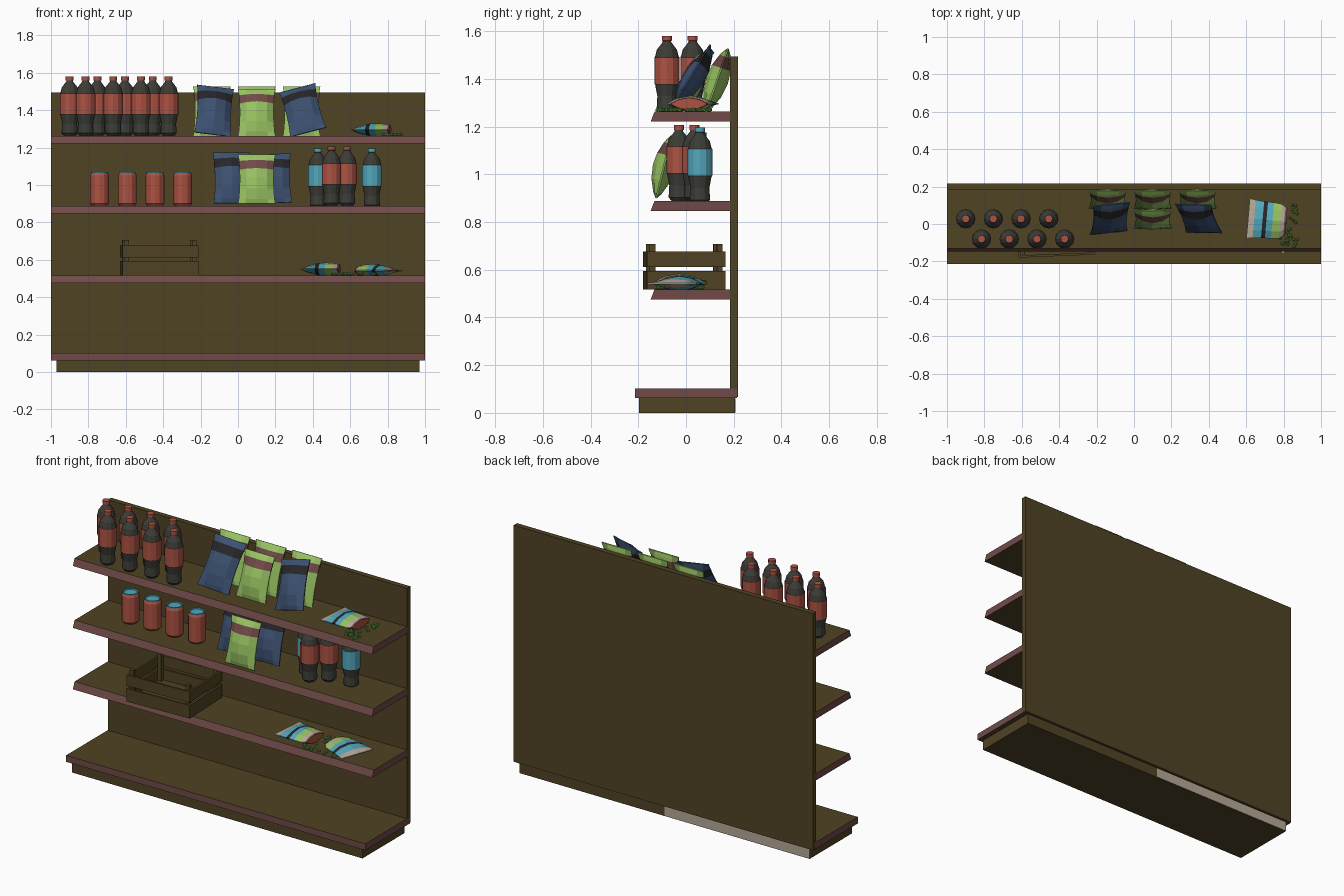
import bpy, bmesh, math, random
from mathutils import Matrix, Vector

if "Cube" in bpy.data.objects:
    bpy.data.objects.remove(bpy.data.objects["Cube"])

random.seed(4)


def srgb(r, g, b):
    return tuple(((c / 255 + 0.055) / 1.055) ** 2.4 for c in (r, g, b)) + (1,)


MATS = {}
for mat_name, rgb in {
    "wood": (80, 67, 36), "edge": (112, 74, 72), "red": (172, 82, 66),
    "dark": (60, 60, 55), "teal": (82, 168, 188), "green": (152, 194, 98),
    "navy": (60, 80, 112), "black": (38, 38, 42), "beige": (182, 168, 150),
    "pea_green": (100, 165, 72),
}.items():
    MATS[mat_name] = bpy.data.materials.new(mat_name)
    MATS[mat_name].diffuse_color = srgb(*rgb)
NAMES = list(MATS)


def finish(bm, name, matrix=None):
    bmesh.ops.recalc_face_normals(bm, faces=bm.faces)
    me = bpy.data.meshes.new(name)
    bm.to_mesh(me)
    bm.free()
    for m in MATS.values():
        me.materials.append(m)
    ob = bpy.data.objects.new(name, me)
    bpy.context.collection.objects.link(ob)
    if matrix:
        ob.matrix_world = matrix
    return ob


def add_box(bm, lo, hi, mat):
    lo, hi = Vector(lo), Vector(hi)
    m = Matrix.Translation((lo + hi) / 2) @ Matrix.Diagonal((*(hi - lo), 1))
    n = len(bm.faces)
    bmesh.ops.create_cube(bm, size=1, matrix=m)
    bm.faces.ensure_lookup_table()
    for f in bm.faces[n:]:
        f.material_index = NAMES.index(mat)


def box(name, lo, hi, mat="wood"):
    bm = bmesh.new()
    add_box(bm, lo, hi, mat)
    return finish(bm, name)


def loft(bm, rings, mats, cap0, cap1):
    """Skin a list of point rings; mats gives one colour per band."""
    vs = [[bm.verts.new(p) for p in r] for r in rings]
    n = len(vs[0])
    for a, b, m in zip(vs, vs[1:], mats):
        for i in range(n):
            f = bm.faces.new((a[i], a[(i + 1) % n], b[(i + 1) % n], b[i]))
            f.material_index = NAMES.index(m)
    for r, m in ((vs[0], cap0), (vs[-1], cap1)):
        bm.faces.new(r).material_index = NAMES.index(m)


def board(name, z0, z1, y0, slant, y1):
    """Shelf board: wood faces up and down, coloured rim."""
    bm = bmesh.new()
    prof = [(y0, z0), (y1, z0), (y1, z1), (y0 + slant, z1)]
    loft(bm, [[(x, y, z) for y, z in prof] for x in (-1, 1)], ["edge"], "edge", "edge")
    bm.normal_update()
    for f in bm.faces:
        if abs(f.normal.z) > 0.9:
            f.material_index = NAMES.index("wood")
    finish(bm, name)


def lathe(name, prof, loc, sides, mats, cap0, cap1):
    bm = bmesh.new()
    rings = [[(r * math.cos(i * math.tau / sides), r * math.sin(i * math.tau / sides), z)
              for i in range(sides)] for r, z in prof]
    loft(bm, rings, mats, cap0, cap1)
    finish(bm, name, Matrix.Translation(loc))


def bottle(x, y, z, label):
    prof = [(.030, 0), (.043, .015), (.040, .065), (.049, .112), (.052, .117), (.052, .228),
            (.049, .232), (.042, .260), (.019, .290), (.017, .297), (.021, .298), (.021, .318)]
    mats = ["dark"] * 4 + [label] + ["dark"] * 4 + [label] * 2
    lathe("bottle", prof, (x, y, z), 12, mats, "dark", label)


def can(x, y, z):
    prof = [(.040, 0), (.050, .012), (.050, .163), (.044, .175), (.045, .182), (.039, .182), (.037, .176)]
    lathe("can", prof, (x, y, z), 12, ["red"] * 3 + ["teal"] * 3, "teal", "teal")


def bag(name, w, h, t, bands, matrix, mouth=None):
    """Pillow bag standing on local z=0. bands: (end height fraction, colour)."""
    us = [-1, -.6, 0, .6, 1]
    rings, mats = [], []
    levels = [(0, None)] + bands
    for v, m in levels:
        puff = math.sin(math.pi * min(v * (.78 if mouth else 1), 1)) ** .7 if 0 < v < 1 or mouth and v else 0
        half = w / 2 * (1 - .10 * puff - (.25 * max(0, v - .8) / .2 if mouth else 0))
        th = [max(.003, t / 2 * puff * (1 - abs(u) ** 2.2)) for u in us]
        ring = [(u * half, -d, v * h) for u, d in zip(us, th)]
        ring += [(u * half, d, v * h) for u, d in reversed(list(zip(us, th)))]
        rings.append(ring)
        mats.append(m)
    bm = bmesh.new()
    loft(bm, rings, mats[1:], mats[1], mouth or mats[-1])
    finish(bm, name, matrix)


def standing_bag(colour, stripe, x, y, z, lean=20, roll=0, yaw=0, h=.28):
    m = (Matrix.Translation((x, y, z)) @ Matrix.Rotation(math.radians(yaw), 4, 'Z')
         @ Matrix.Rotation(math.radians(-lean), 4, 'X') @ Matrix.Rotation(math.radians(roll), 4, 'Y'))
    bands = [(.08, colour), (.28, colour), (.5, colour), (.69, colour), (.87, stripe),
             (.93, colour), (1, colour)]
    bag("crisp_bag", .2, h, .095, bands, m)


def spilled_bag(x, y, z, yaw):
    lie = Matrix(((0, 0, 1, 0), (1, 0, 0, 0), (0, 1, 0, 0), (0, 0, 0, 1)))
    m = Matrix.Translation((x, y, z + .033)) @ Matrix.Rotation(math.radians(yaw), 4, 'Z') @ lie
    bands = [(.16, "beige"), (.38, "teal"), (.48, "black"), (.64, "teal"), (.84, "green"),
             (.95, "beige"), (1.0, "edge")]
    bag("spilled_bag", .215, .205, .07, bands, m, mouth="red")


def peas(name, count, x, y, z, sx, sy):
    bm = bmesh.new()
    for _ in range(count):
        px = x + random.uniform(-sx, sx)
        py = max(-.125, y + random.uniform(-sy, sy))
        bmesh.ops.create_icosphere(bm, subdivisions=1, radius=.009,
                                   matrix=Matrix.Translation((px, py, z + .008)))
    for f in bm.faces:
        f.material_index = NAMES.index("pea_green")
    finish(bm, name)


# Shelving unit
box("plinth", (-.97, -.197, 0), (.97, .205, .065))
box("plinth_back_plate", (-.97, .204, .002), (0, .207, .06), "beige")
board("base_board", .063, .102, -.213, 0, .214)
box("back_panel", (-1, .185, .066), (1, .217, 1.494))
S3, S2, S1 = .517, .888, 1.262
for top in (S3, S2, S1):
    board("shelf", top - .041, top, -.148, .016, .19)

# Top shelf: two rows of bottles
for i in range(4):
    bottle(-.90 + i * .148, .028, S1, "red")
    bottle(-.815 + i * .148, -.08, S1, "red")

# Top shelf: leaning bags
for x in (-.14, .1, .34):
    standing_bag("green", "edge", x, .085, S1, 19)
standing_bag("green", "edge", .1, -.02, S1, 20, h=.265)
standing_bag("navy", "black", -.135, -.045, S1 + .008, 30, 8, 10, .295)
standing_bag("navy", "black", .375, -.045, S1 + .02, 30, -17, -10, .285)

# Middle shelf: cans, bags and bottles
for i in range(4):
    can(-.74 + i * .148, .03, S2)
standing_bag("green", "edge", .1, -.125, S2 + .012, 14, h=.27)
standing_bag("navy", "black", -.03, -.01, S2 + .015, 18, 0, 4, .285)
standing_bag("navy", "black", .19, -.01, S2 + .015, 18, -3, -4, .275)
bottle(.427, .045, S2 - .01, "teal")
bottle(.50, -.03, S2, "red")
bottle(.583, .035, S2, "red")
bottle(.716, .058, S2 - .01, "teal")

# Slatted crate
bm = bmesh.new()
W, D, T = .205, .165, .012
for z0, z1 in ((0, .078), (.095, .160)):
    for s in (-1, 1):
        ya, yb = sorted((s * D, s * (D - T)))
        add_box(bm, (-W, ya, z0), (W, yb, z1), "wood")
        xa, xb = sorted((s * W, s * (W - T)))
        add_box(bm, (xa, -D + T, z0), (xb, D - T, z1), "wood")
for sx in (-1, 1):
    for sy in (-1, 1):
        xa, xb = sorted((sx * (W - T), sx * (W - T - .024)))
        ya, yb = sorted((sy * (D - T), sy * (D - T - .024)))
        add_box(bm, (xa, ya, 0), (xb, yb, .19), "wood")
add_box(bm, (-W + T, -D + T, .002), (W - T, D - T, .014), "wood")
finish(bm, "crate", Matrix.Translation((-.42, -.007, S3)) @ Matrix.Rotation(.04, 4, 'Z'))

# Spilled snack bags with loose peas
spilled_bag(.61, .03, S1, -5)
peas("spilled_peas_top", 42, .825, -.01, S1, .05, .12)
spilled_bag(.34, -.02, S3, -5)
spilled_bag(.84, -.06, S3 - .008, 160)
peas("spilled_peas_low", 48, .62, -.03, S3, .12, .10)

for m in bpy.data.materials:
    if m.users and not m.is_grease_pencil:
        m.use_nodes = True
        m.node_tree.nodes["Principled BSDF"].inputs["Base Color"].default_value = m.diffuse_color
